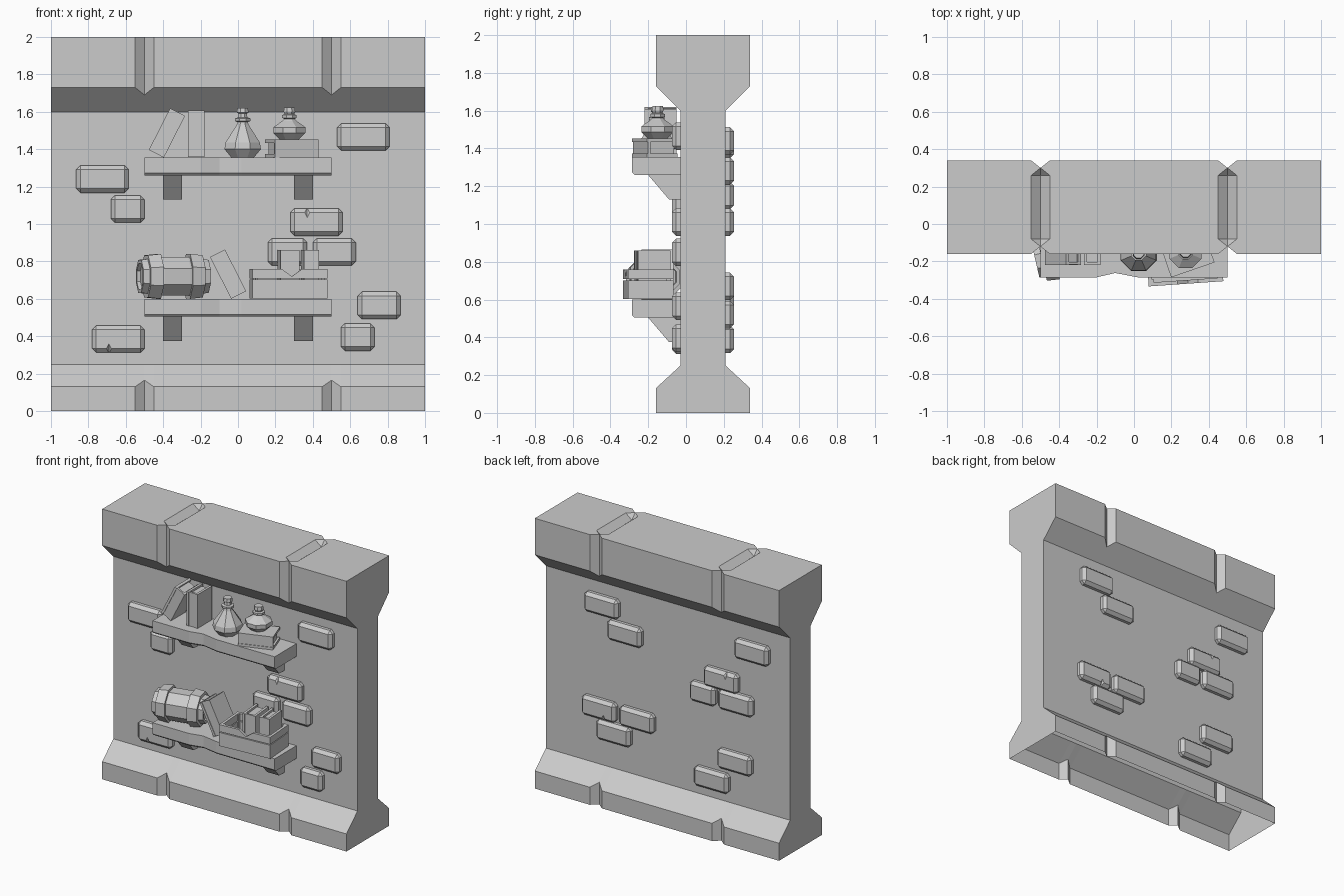
import bpy, bmesh
from math import pi, sin, cos, radians
from mathutils import Matrix, Vector

if "Cube" in bpy.data.objects:
    bpy.data.objects.remove(bpy.data.objects["Cube"])


def finish(name, bm, loc=(0, 0, 0), rot=(0, 0, 0), normals=True):
    if normals:
        bmesh.ops.recalc_face_normals(bm, faces=bm.faces)
    me = bpy.data.meshes.new(name)
    bm.to_mesh(me)
    bm.free()
    ob = bpy.data.objects.new(name, me)
    ob.location, ob.rotation_euler = loc, rot
    bpy.context.collection.objects.link(ob)
    return ob


def add_box(bm, x0, x1, y0, y1, z0, z1):
    m = Matrix.LocRotScale(Vector(((x0 + x1) / 2, (y0 + y1) / 2, (z0 + z1) / 2)), None,
                           Vector((x1 - x0, y1 - y0, z1 - z0)))
    return bmesh.ops.create_cube(bm, size=1, matrix=m)["verts"]


def add_prism(bm, pts, axis, a, b):
    """Extrude a 2D outline along an axis from a to b."""
    def place(p, t):
        v = list(p)
        v.insert(axis, t)
        return v
    lo = [bm.verts.new(place(p, a)) for p in pts]
    hi = [bm.verts.new(place(p, b)) for p in pts]
    bm.faces.new(lo)
    bm.faces.new(hi)
    for i in range(len(pts)):
        j = (i + 1) % len(pts)
        bm.faces.new((lo[i], lo[j], hi[j], hi[i]))


def add_lathe(bm, prof, n=8):
    """Turn (radius, z) pairs around z, closed at both ends."""
    rings = [[bm.verts.new((r * cos(2 * pi * (k + .5) / n), r * sin(2 * pi * (k + .5) / n), z))
              for k in range(n)] for r, z in prof]
    for p, q in zip(rings, rings[1:]):
        for k in range(n):
            j = (k + 1) % n
            bm.faces.new((p[k], p[j], q[j], q[k]))
    bm.faces.new(rings[0])
    bm.faces.new(rings[-1])


# wall: profile lofted along x, pinched at x = +-0.5 for the stone joints, open below
plain = [(-.16, 0), (-.16, .13), (-.03, .25), (-.03, 1.6), (-.16, 1.73), (-.16, 2), (-.08, 2),
         (.26, 2), (.34, 2), (.34, 1.73), (.21, 1.6), (.21, .25), (.34, .13), (.34, 0)]
joint = [(-.12, 0), (-.12, .165), (-.03, .25), (-.03, 1.6), (-.12, 1.69), (-.12, 2), (-.08, 1.96),
         (.26, 1.96), (.30, 2), (.30, 1.69), (.21, 1.6), (.21, .25), (.30, .165), (.30, 0)]
bm = bmesh.new()
sections = [[bm.verts.new((x, y, z)) for y, z in (joint if abs(x) == .5 else plain)]
            for x in (-1, -.55, -.5, -.45, .45, .5, .55, 1)]
for s, t in zip(sections, sections[1:]):
    for i in range(len(plain) - 1):
        if i in (5, 7) and abs(s[0].co.x - t[0].co.x) < .1:
            # split the joint ends between the plain inner corner and the pinch point
            p, q = (s, t) if abs(t[0].co.x) == .5 else (t, s)
            a, b = (i, i + 1) if i == 5 else (i + 1, i)
            bm.faces.new((p[a], p[b], q[a]))
            bm.faces.new((p[b], q[b], q[a]))
        else:
            bm.faces.new((s[i], s[i + 1], t[i + 1], t[i]))
bm.faces.new(sections[0])
bm.faces.new(sections[-1])
finish("wall", bm)


# bricks standing out of both wall faces, some chipped
def brick(name, x, z, w, back=False, chip=None):
    y0, y1 = (.185, .255) if back else (-.075, -.005)
    bm = bmesh.new()
    add_box(bm, x - w / 2, x + w / 2, y0, y1, z - .073, z + .073)
    bmesh.ops.bevel(bm, geom=bm.edges[:], offset=.022, segments=1, affect='EDGES')
    ob = finish(name, bm)
    if chip:
        cb = bmesh.new()
        bmesh.ops.create_cone(cb, cap_ends=True, segments=4, radius1=.045, radius2=.0,
                              depth=.09, matrix=Matrix.Rotation(pi if chip > 0 else 0, 4, 'X'))
        cut = finish(name + "_chip_cutter", cb, (x - .05, y1 if back else y0, z + chip * .07))
        cut.hide_render = True
        cut.hide_viewport = True
        mod = ob.modifiers.new("chip", 'BOOLEAN')
        mod.operation, mod.object, mod.solver = 'DIFFERENCE', cut, 'EXACT'


for k, (x, z, w, chip) in enumerate([
        (-.725, 1.24, .28, 0), (.67, 1.465, .28, 0), (-.59, 1.08, .18, 0), (.42, 1.01, .28, 1),
        (.265, .85, .21, 0), (.515, .85, .23, 0), (.755, .565, .23, 0), (.64, .395, .18, 0),
        (-.64, .385, .28, -1)]):
    brick(f"front_brick_{k}", x, z, w, False, chip)
for k, (x, z, w, chip) in enumerate([
        (.53, 1.44, .28, 0), (.34, 1.28, .28, 0), (-.70, 1.42, .28, 0), (-.45, 1.15, .28, 1),
        (-.30, 1.01, .21, 0), (-.57, 1.01, .28, 0), (.55, .67, .28, -1), (.24, .67, .28, 0),
        (.43, .52, .28, 0), (-.56, .57, .28, 0), (-.37, .39, .28, 0)]):
    brick(f"back_brick_{k}", x, z, w, True, chip)

# shelves with worn front edge, and their brackets
for label, top in (("upper", 1.355), ("lower", .6)):
    bm = bmesh.new()
    add_prism(bm, [(-.5, -.02), (.5, -.02), (.5, -.285), (.02, -.285), (-.1, -.262), (-.2, -.285),
                   (-.5, -.285)], 2, top - .095, top)
    bmesh.ops.recalc_face_normals(bm, faces=bm.faces)
    low = [e for e in bm.edges if all(v.co.z < top - .09 and v.co.y < -.2 for v in e.verts)]
    bmesh.ops.bevel(bm, geom=low, offset=.012, segments=1, affect='EDGES')
    finish(label + "_shelf", bm)
    for side, x in (("left", -.35), ("right", .35)):
        bm = bmesh.new()
        add_prism(bm, [(-.02, top - .09), (-.205, top - .09), (-.09, top - .225),
                       (-.02, top - .225)], 0, x - .05, x + .05)
        finish(f"{label}_{side}_bracket", bm)


# books: two covers, spine and set-back pages
def book(name, loc, rot, t=.09, d=.17, h=.25, c=.018):
    bm = bmesh.new()
    for s in (-1, 1):
        x = s * (t - c) / 2
        add_box(bm, x - c / 2, x + c / 2, -d / 2, d / 2, -h / 2, h / 2)
    add_box(bm, -t / 2 + c, t / 2 - c, -d / 2 + .006, d / 2 - .015, -h / 2 + .015, h / 2 - .015)
    add_box(bm, -t / 2 + c, t / 2 - c, -d / 2 + .004, -d / 2 + c, -h / 2, h / 2)
    return finish(name, bm, loc, [radians(a) for a in rot])


book("upper_leaning_book", (-.38, -.135, 1.487), (0, 27, 0))
book("upper_standing_book", (-.223, -.135, 1.483), (0, 0, 0))
book("upper_lying_book", (.287, -.165, 1.404), (0, 90, 19), .096, .17, .245)
book("lower_leaning_book", (-.053, -.15, .732), (0, -27, 0))
book("crate_book_wide", (.27, -.18, .735), (0, 0, 5), .1, .18)
book("crate_book_narrow", (.385, -.17, .735), (0, 0, 5), .08, .17)

# bottles
bm = bmesh.new()
add_lathe(bm, [(.065, 0), (.105, .045), (.1, .08), (.035, .175), (.03, .19), (.044, .195),
               (.044, .21), (.027, .215), (.024, .235), (.034, .24), (.03, .265)])
finish("tall_bottle", bm, (.025, -.155, 1.355))
bm = bmesh.new()
add_lathe(bm, [(.055, 0), (.093, .035), (.093, .065), (.04, .1), (.03, .11), (.042, .115),
               (.042, .13), (.028, .135), (.034, .15), (.03, .172)])
finish("round_bottle", bm, (.275, -.15, 1.452))

# small cask lying on the lower shelf with two hoops
turn = (0, pi / 2, radians(13))
bm = bmesh.new()
add_lathe(bm, [(.075, -.165), (.075, -.185), (.095, -.185), (.112, -.07), (.112, .07),
               (.095, .185), (.075, .185), (.075, .165)])
for s in (-1, 1):
    add_lathe(bm, [(.118, s * .08), (.13, s * .08), (.122, s * .15), (.108, s * .15)])
finish("cask", bm, (-.345, -.16, .72), turn)

# open crate of two plank rows, the upper front plank broken
bm = bmesh.new()
L, D = .2, .12
add_box(bm, -L + .01, L - .01, -D + .01, D - .01, 0, .02)
for z0, z1 in ((0, .1), (.106, .158)):
    for s in (-1, 1):
        x, y = s * (L - .01), s * (D - .01)
        add_box(bm, x - .01, x + .01, -D + .02, D - .02, z0, z1)
        if s < 0 and z0 > 0:
            add_prism(bm, [(-L, z0), (L, z0), (L, z1), (.065, z1), (.01, z0 + .012),
                           (-.045, z1), (-L, z1)], 1, y - .01, y + .01)
        else:
            add_box(bm, -L, L, y - .01, y + .01, z0, z1)
for sx in (-1, 1):
    for sy in (-1, 1):
        add_box(bm, sx * (L - .03), sx * (L - .015), sy * (D - .035), sy * (D - .015), .0, .155)
finish("crate", bm, (.27, -.2, .602), (0, 0, radians(4)))
